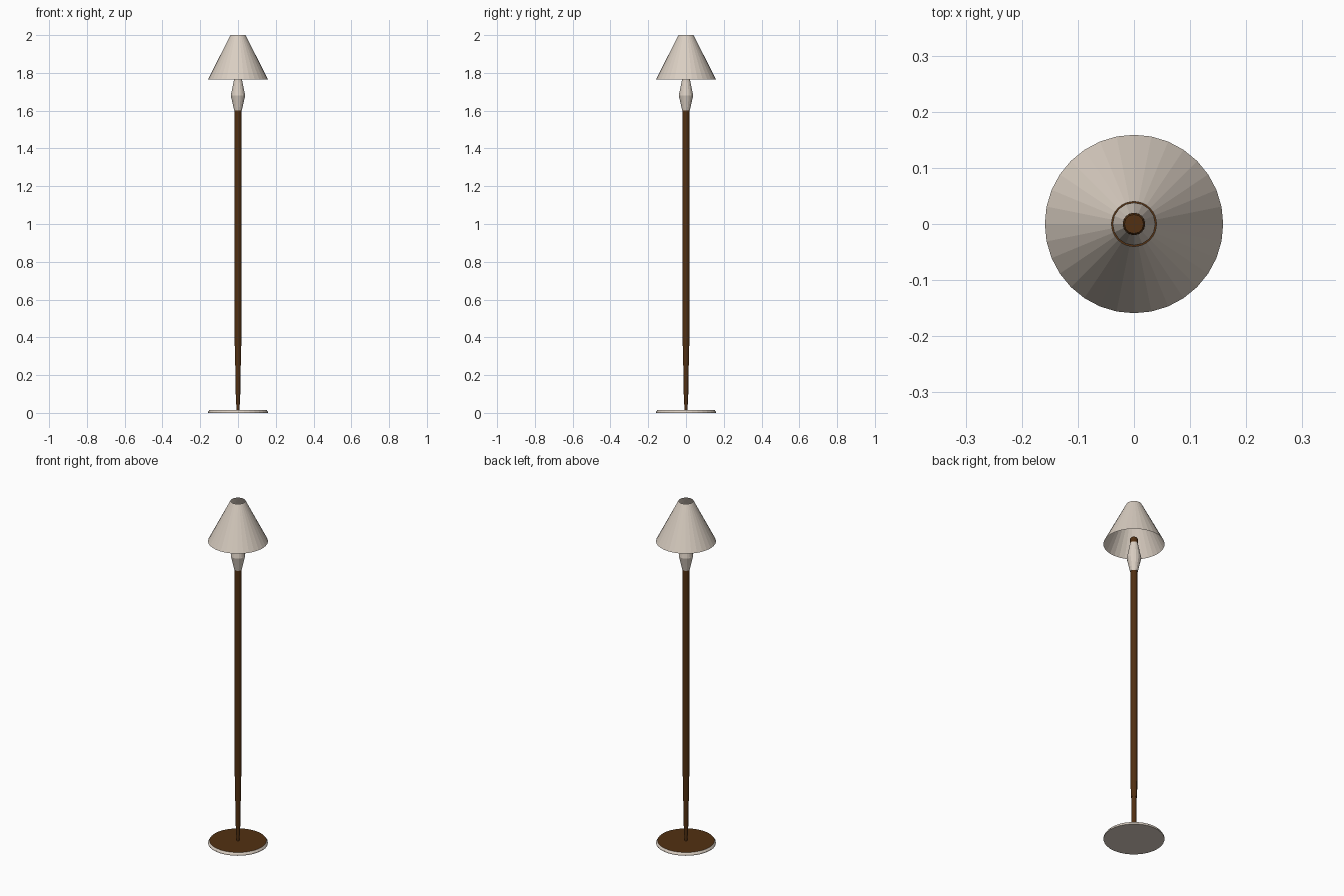
import bpy, bmesh, math

cube = bpy.data.objects.get("Cube")
if cube:
    bpy.data.objects.remove(cube, do_unlink=True)


def material(name, rgb):
    m = bpy.data.materials.new(name)
    m.use_nodes = True
    color = (*rgb, 1)
    m.diffuse_color = color
    m.node_tree.nodes["Principled BSDF"].inputs["Base Color"].default_value = color
    return m


cream = material("cream", (0.70, 0.62, 0.54))
brown = material("dark brown wood", (0.085, 0.03, 0.006))


def lathe(name, profile, sides, mat, caps=True):
    """Turn (radius, height) points, listed bottom to top, around z."""
    bm = bmesh.new()
    rings = []
    for r, z in profile:
        angles = [2 * math.pi * i / sides for i in range(sides)]
        rings.append([bm.verts.new((r * math.cos(a), r * math.sin(a), z)) for a in angles])
    for low, high in zip(rings, rings[1:]):
        for i in range(sides):
            j = (i + 1) % sides
            bm.faces.new((low[i], low[j], high[j], high[i]))
    if caps:
        bm.faces.new(rings[0][::-1])
        bm.faces.new(rings[-1])
    mesh = bpy.data.meshes.new(name)
    bm.to_mesh(mesh)
    bm.free()
    mesh.materials.append(mat)
    obj = bpy.data.objects.new(name, mesh)
    bpy.context.collection.objects.link(obj)
    return obj


# Base: cream disc with a wooden top face
base = lathe("base", [(0.158, 0), (0.158, 0.006), (0.151, 0.016)], 32, cream)
base.data.materials.append(brown)
for face in base.data.polygons:
    if face.normal.z > 0.9:
        face.material_index = 1

# Stem: stepped and narrowing toward the base
lathe("lower_stem", [(0.007, 0.01), (0.009, 0.04), (0.012, 0.1), (0.014, 0.25)], 12, brown)
lathe("pole", [(0.017, 0.25), (0.018, 0.76), (0.018, 1.6)], 12, brown)

# Lamp holder: double cone with a wooden socket on top
lathe("holder", [(0.02, 1.6), (0.038, 1.68), (0.02, 1.77)], 16, cream)
lathe("socket", [(0.02, 1.77), (0.02, 1.795), (0.017, 1.8)], 12, brown)

# Shade: cone open at both ends
lathe("shade", [(0.159, 1.765), (0.04, 2.0)], 32, cream, caps=False)
